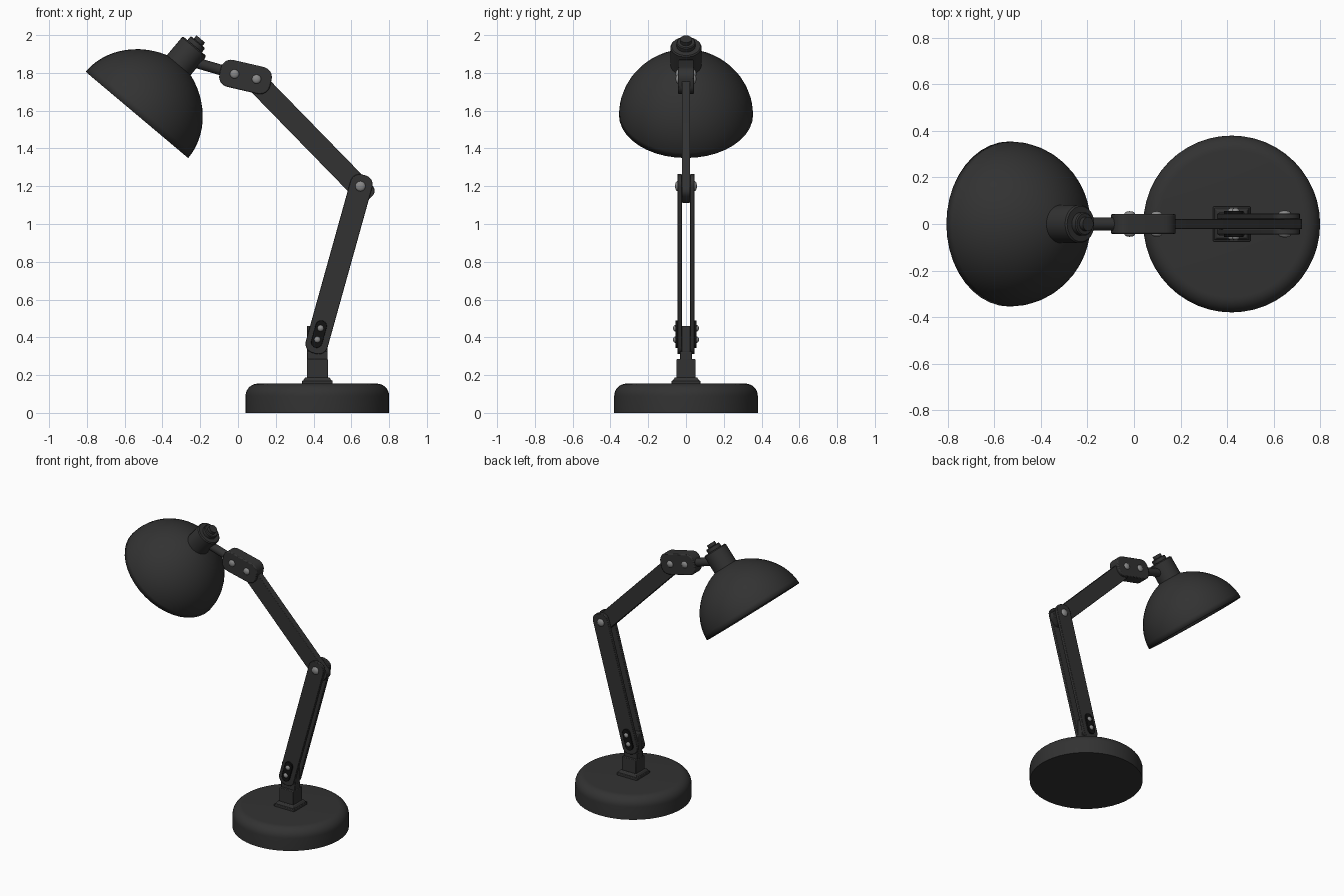
import bpy, bmesh, math
from mathutils import Vector, Matrix

if "Cube" in bpy.data.objects:
    bpy.data.objects.remove(bpy.data.objects["Cube"])


def material(name, v):
    m = bpy.data.materials.new(name)
    m.diffuse_color = (v, v, v, 1)
    m.use_nodes = True
    m.node_tree.nodes["Principled BSDF"].inputs["Base Color"].default_value = m.diffuse_color
    return m


BODY = material("dark_grey", 0.032)
BLACK = material("black", 0.006)
STEEL = material("steel", 0.25)


def finish(name, bm, mat=BODY, bevel=0.0, shell=0.0):
    bmesh.ops.remove_doubles(bm, verts=bm.verts, dist=1e-5)
    bmesh.ops.recalc_face_normals(bm, faces=bm.faces)
    me = bpy.data.meshes.new(name)
    bm.to_mesh(me)
    bm.free()
    ob = bpy.data.objects.new(name, me)
    bpy.context.collection.objects.link(ob)
    me.materials.append(mat)
    if shell:
        s = ob.modifiers.new("shell", 'SOLIDIFY')
        s.thickness, s.offset = shell, -1
    if bevel:
        b = ob.modifiers.new("bevel", 'BEVEL')
        b.width, b.segments, b.limit_method = bevel, 2, 'ANGLE'
    bpy.ops.object.select_all(action='DESELECT')
    ob.select_set(True)
    bpy.context.view_layer.objects.active = ob
    bpy.ops.object.shade_smooth_by_angle(angle=math.radians(35))
    return ob


def lathe(name, profile, origin, axis, sides=32, mat=BODY, shell=0.0):
    """Revolve (radius, height) points about an axis through origin."""
    bm = bmesh.new()
    vs = [bm.verts.new((r, 0, h)) for r, h in profile]
    es = [bm.edges.new(pair) for pair in zip(vs, vs[1:])]
    bmesh.ops.spin(bm, geom=vs + es, cent=(0, 0, 0), axis=(0, 0, 1),
                   angle=math.tau, steps=sides, use_merge=True)
    rot = Vector(axis).to_track_quat('Z', 'Y').to_matrix().to_4x4()
    bm.transform(Matrix.Translation(origin) @ rot)
    return finish(name, bm, mat, shell=shell)


def bar(name, p, q, half, ext, corner, y0, y1, mat=BODY, bevel=0.003):
    """Round-cornered plate running from p to q in the xz plane."""
    p, q = Vector(p), Vector(q)
    d = (q - p).normalized()
    n = Vector((-d.y, d.x))
    mid, hl = (p + q) / 2, (q - p).length / 2 + ext
    bm = bmesh.new()
    vs = []
    for k, (sx, sy) in enumerate([(1, 1), (-1, 1), (-1, -1), (1, -1)]):
        for i in range(7):
            a = math.pi / 2 * (k + i / 6)
            c = mid + d * (sx * (hl - corner) + corner * math.cos(a)) \
                + n * (sy * (half - corner) + corner * math.sin(a))
            vs.append(bm.verts.new((c.x, y0, c.y)))
    bmesh.ops.remove_doubles(bm, verts=vs, dist=1e-5)
    f = bm.faces.new([v for v in vs if v.is_valid])
    top = bmesh.ops.extrude_face_region(bm, geom=[f], use_keep_orig=True)
    for v in top['geom']:
        if isinstance(v, bmesh.types.BMVert):
            v.co.y = y1
    return finish(name, bm, mat, bevel)


def box(name, x, z0, z1, hx, hy, bevel=0.004, taper=1.0):
    bm = bmesh.new()
    bmesh.ops.create_cube(bm, size=2)
    for v in bm.verts:
        t = taper if v.co.z > 0 else 1
        v.co = (x + v.co.x * hx * t, v.co.y * hy * t, z1 if v.co.z > 0 else z0)
    return finish(name, bm, BODY, bevel)


def bolts(name, x, z, r, y, h):
    """Domed bolt heads on both sides."""
    prof = [(0, -0.02), (r, -0.02)] + \
           [(r * math.cos(a), h * math.sin(a))
            for a in [math.pi / 2 * i / 5 for i in range(5)]] + [(0, h)]
    for side, s in (("front", -1), ("back", 1)):
        lathe(f"{name}_{side}", prof, (x, s * y, z), (0, s, 0), 16, STEEL)


# Round weighted base
arc = [math.pi / 2 * i / 8 for i in range(9)]
lathe("base", [(0, 0), (0.38, 0)] +
      [(0.315 + 0.065 * math.cos(a), 0.09 + 0.065 * math.sin(a)) for a in arc] +
      [(0, 0.155)], (0.42, 0, 0), (0, 0, 1), 48)

# Post with flared foot plate and hinge tongue
box("foot_plate", 0.42, 0.15, 0.172, 0.08, 0.076)
box("foot_flare", 0.42, 0.17, 0.188, 0.076, 0.07, 0.003, 0.85)
box("post", 0.42, 0.18, 0.285, 0.056, 0.05)
box("post_neck", 0.42, 0.28, 0.325, 0.055, 0.032)
box("hinge_tongue", 0.42, 0.32, 0.46, 0.055, 0.024)

# Lower arm: a pair of plates with black slot plates and bolts
LOW, ELBOW = (0.42, 0.375), (0.65, 1.20)
for side, s in (("front", -1), ("back", 1)):
    bar(f"lower_arm_{side}", LOW, ELBOW, 0.06, 0.062, 0.05, s * 0.022, s * 0.045)
    bar(f"slot_plate_{side}", (0.42, 0.386), (0.437, 0.448), 0.03, 0.042, 0.0299,
        s * 0.04, s * 0.056, BLACK)
bolts("lower_bolt", 0.42, 0.388, 0.017, 0.056, 0.013)
bolts("upper_slot_bolt", 0.437, 0.448, 0.017, 0.056, 0.013)
bolts("elbow_bolt", 0.648, 1.20, 0.027, 0.045, 0.013)

# Upper arm and head joint
bar("upper_arm", (0.09, 1.76), (0.643, 1.193), 0.057, 0.08, 0.04, -0.022, 0.022)
bar("head_joint", (-0.0185, 1.792), (0.098, 1.765), 0.073, 0.078, 0.055,
    -0.042, 0.042, bevel=0.006)
bolts("joint_bolt_inner", 0.098, 1.767, 0.024, 0.042, 0.013)
bolts("joint_bolt_outer", -0.0185, 1.794, 0.024, 0.042, 0.013)

# Rod from the joint to the lamp socket
rod0, rod1 = Vector((-0.02, 0, 1.795)), Vector((-0.25, 0, 1.862))
L = (rod1 - rod0).length
lathe("head_rod", [(0, 0), (0.028, 0), (0.028, L), (0, L)], rod0, rod1 - rod0, 20)

# Shade: open dome about a tilted axis
CEN, AX = (-0.535, 0, 1.578), (0.644, 0, 0.765)
dome = [(0.355 * math.cos(a) ** 1.15, 0.358 * math.sin(a))
        for a in [math.pi / 2 * i / 16 for i in range(16)]] + [(0, 0.358)]
lathe("shade", dome, CEN, AX, 40, shell=0.01)

# Socket with stepped knob
lathe("socket", [(0, 0.32), (0.082, 0.32), (0.082, 0.468), (0.076, 0.475),
                 (0, 0.475)], CEN, AX, 32)
lathe("knob", [(0, 0.47), (0.05, 0.47), (0.05, 0.498), (0.045, 0.503),
               (0.03, 0.503), (0.03, 0.525), (0, 0.525)], CEN, AX, 24)
